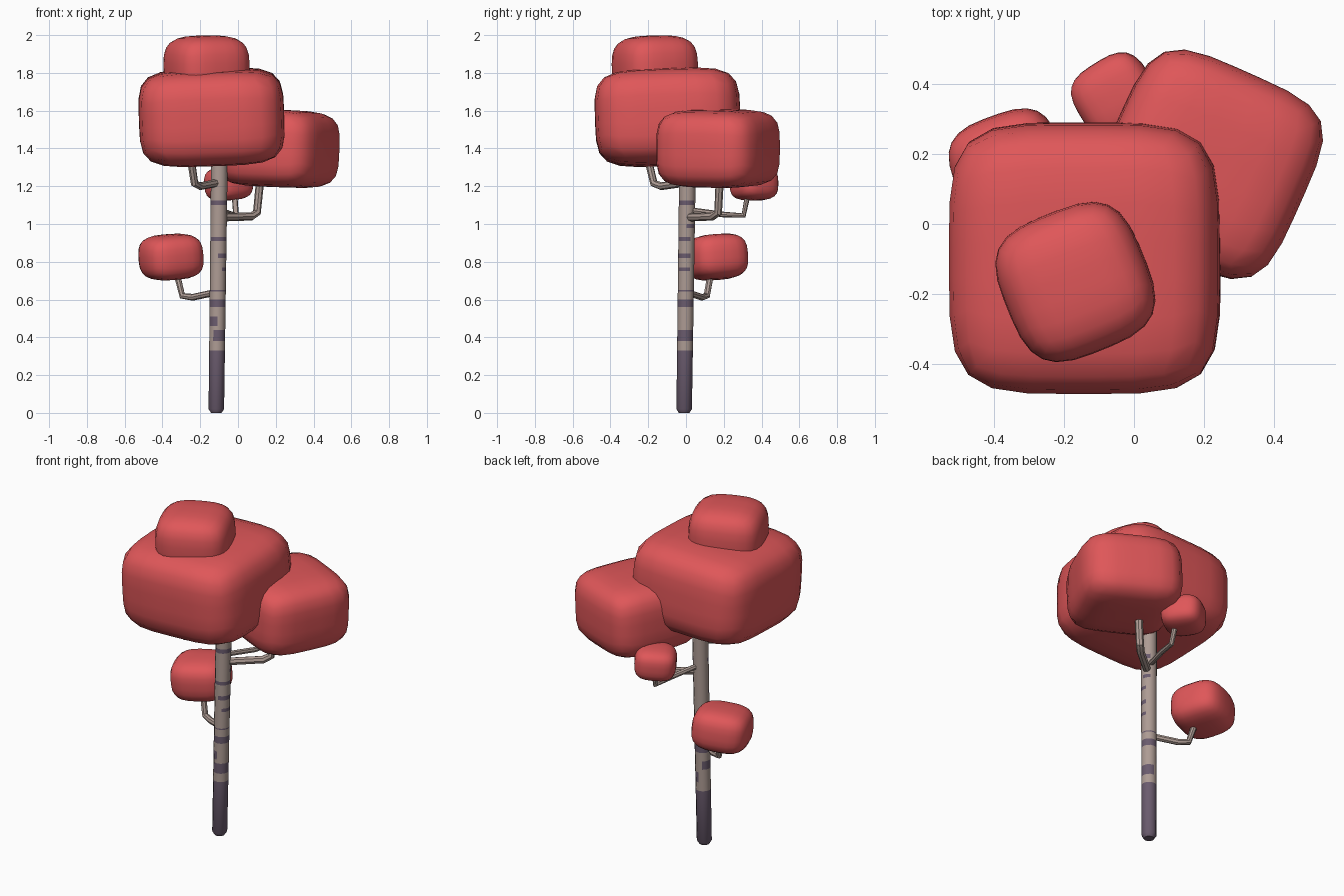
import bpy, bmesh, math
from mathutils import Matrix, Vector, Euler

if "Cube" in bpy.data.objects:
    bpy.data.objects.remove(bpy.data.objects["Cube"])


def material(name, rgb):
    m = bpy.data.materials.new(name)
    m.diffuse_color = (*rgb, 1)
    m.use_nodes = True
    m.node_tree.nodes["Principled BSDF"].inputs["Base Color"].default_value = m.diffuse_color
    return m


RED = material("leaf_red", (0.74, 0.095, 0.10))
BARK = material("pale_bark", (0.42, 0.33, 0.295))
DARK = material("dark_bark", (0.145, 0.105, 0.155))


def finish(name, bm, mats, angle):
    bmesh.ops.recalc_face_normals(bm, faces=bm.faces)
    me = bpy.data.meshes.new(name)
    bm.to_mesh(me)
    bm.free()
    for m in mats:
        me.materials.append(m)
    ob = bpy.data.objects.new(name, me)
    bpy.context.collection.objects.link(ob)
    smooth(ob, angle)
    return ob


def smooth(ob, angle):
    bpy.ops.object.select_all(action='DESELECT')
    ob.select_set(True)
    bpy.context.view_layer.objects.active = ob
    bpy.ops.object.shade_smooth_by_angle(angle=math.radians(angle))


# Leaf clumps: cubes swollen into soft, bulging boxes
def clump(name, center, half, rot, n):
    bm = bmesh.new()
    bmesh.ops.create_cube(bm, size=2)
    bmesh.ops.subdivide_edges(bm, edges=bm.edges[:], cuts=6, use_grid_fill=True)
    for v in bm.verts:
        v.co /= sum(abs(c) ** n for c in v.co) ** (1 / n)
    turn = Euler([math.radians(a) for a in rot]).to_matrix().to_4x4()
    bm.transform(Matrix.Translation(center) @ turn @ Matrix.Diagonal((*half, 1)))
    finish(name, bm, [RED], 60)


clump("main_canopy", (-0.14, -0.097, 1.565), (0.385, 0.385, 0.255), (2, -2, 0), 4.5)
clump("side_canopy", (0.21, 0.17, 1.40), (0.285, 0.285, 0.205), (-1, 2, -24), 4.3)
clump("top_canopy", (-0.167, -0.165, 1.83), (0.208, 0.208, 0.168), (1, -1, 22), 3.3)
clump("low_leaf_ball", (-0.355, 0.16, 0.825), (0.16, 0.155, 0.12), (3, -5, 20), 3.2)
clump("back_leaf_ball", (-0.05, 0.36, 1.215), (0.115, 0.115, 0.09), (-2, -4, 32), 3.2)

# Trunk: leaning tube with dark base and partial bark marks
# each mark: bottom, top, start angle, end angle (0 = right, 270 = front)
MARKS = [(0.0, 0.33, 0, 360), (0.38, 0.44, 250, 460), (0.46, 0.51, 120, 285),
         (0.56, 0.60, 0, 360), (0.643, 0.65, 0, 360), (0.75, 0.77, 300, 380),
         (0.82, 0.845, 255, 390), (0.91, 0.93, 190, 380), (0.98, 1.0, 0, 60),
         (1.10, 1.125, 180, 420)]
SIDES = 12
levels = sorted({0.02, 1.40} | {z for m in MARKS for z in m[:2]})
bm = bmesh.new()
rings = []
for z in levels:
    t = z / 1.3
    r = 0.028 if z == 0 else 0.041 + 0.003 * t
    cx, cy = -0.115 + 0.016 * t, -0.01 + 0.018 * t
    rings.append([bm.verts.new((cx + r * math.cos(2 * math.pi * i / SIDES),
                                cy + r * math.sin(2 * math.pi * i / SIDES), z))
                  for i in range(SIDES)])
for k in range(len(rings) - 1):
    zc = (levels[k] + levels[k + 1]) / 2
    for i in range(SIDES):
        j = (i + 1) % SIDES
        f = bm.faces.new((rings[k][i], rings[k][j], rings[k + 1][j], rings[k + 1][i]))
        a = 360 * (i + 0.5) / SIDES
        f.material_index = int(any(z0 < zc < z1 and (a0 < a < a1 or a0 < a + 360 < a1)
                                   for z0, z1, a0, a1 in MARKS))
bm.faces.new(rings[0]).material_index = 1
bm.faces.new(rings[-1])
finish("trunk", bm, [BARK, DARK], 40)


# Branches: bent tubes from the trunk up into each clump
def branch(name, radius, points):
    cu = bpy.data.curves.new(name, 'CURVE')
    cu.dimensions = '3D'
    cu.bevel_depth = radius
    cu.bevel_resolution = 2
    cu.use_fill_caps = True
    sp = cu.splines.new('POLY')
    sp.points.add(len(points) - 1)
    for p, co in zip(sp.points, points):
        p.co = (*co, 1)
    cu.materials.append(BARK)
    ob = bpy.data.objects.new(name, cu)
    bpy.context.collection.objects.link(ob)
    bpy.ops.object.select_all(action='DESELECT')
    ob.select_set(True)
    bpy.context.view_layer.objects.active = ob
    bpy.ops.object.convert(target='MESH')
    smooth(bpy.context.view_layer.objects.active, 40)


branch("front_branch", 0.021, [(-0.10, 0.005, 1.22), (-0.20, -0.13, 1.20),
                               (-0.23, -0.17, 1.215), (-0.255, -0.21, 1.38)])
branch("side_branch", 0.022, [(-0.10, 0.0, 1.035), (0.07, 0.14, 1.04),
                              (0.10, 0.17, 1.06), (0.12, 0.18, 1.26)])
branch("back_branch", 0.015, [(-0.10, 0.01, 1.075), (-0.03, 0.20, 1.05),
                              (-0.01, 0.305, 1.045), (-0.02, 0.33, 1.17)])
branch("low_branch", 0.018, [(-0.11, 0.0, 0.64), (-0.24, 0.085, 0.612),
                             (-0.295, 0.11, 0.62), (-0.33, 0.135, 0.76)])
